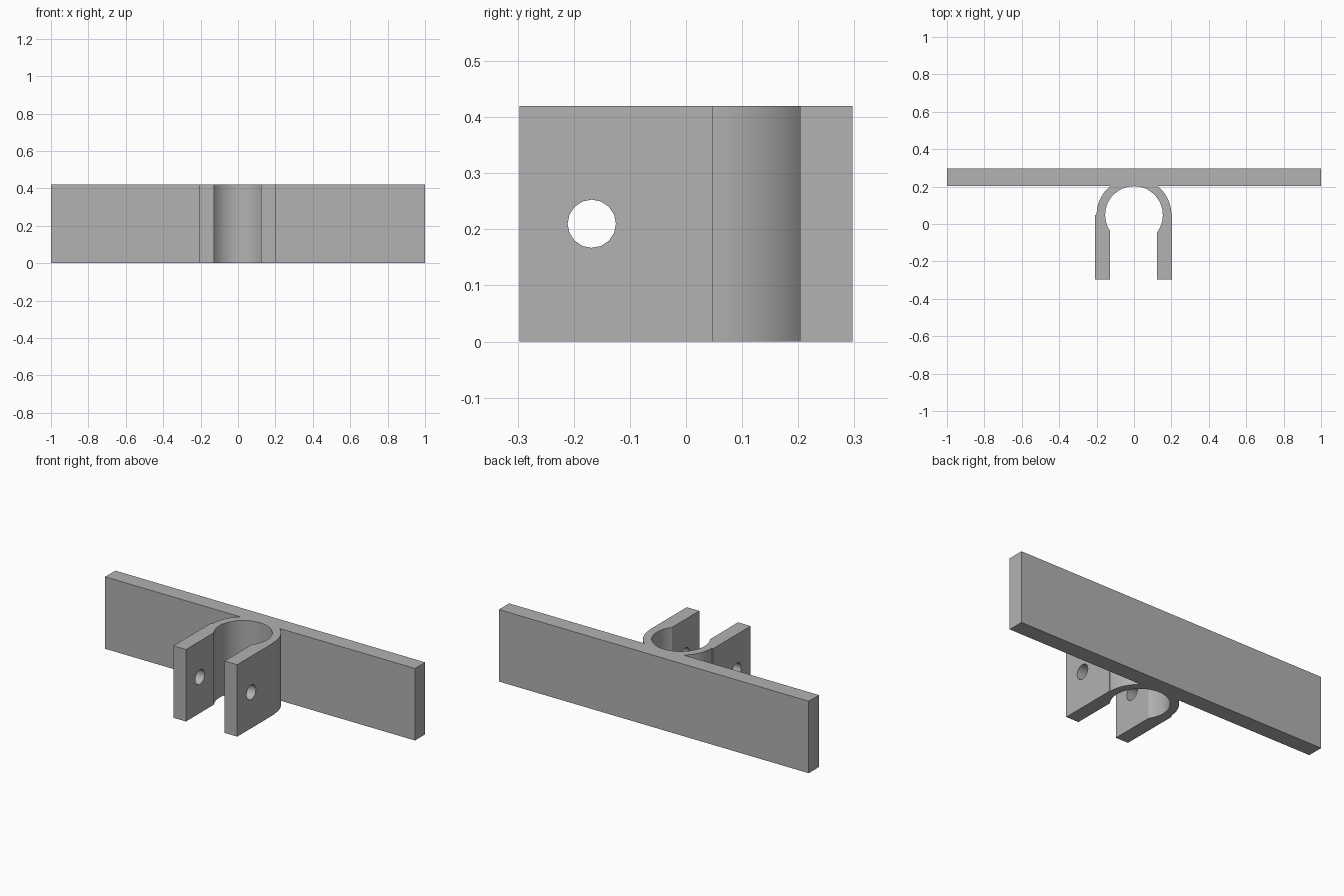
import bpy, bmesh, math
from mathutils import Matrix

if "Cube" in bpy.data.objects:
    bpy.data.objects.remove(bpy.data.objects["Cube"])

HEIGHT = 0.42
BACK, PLATE_FRONT, LEG_END = 0.297, 0.203, -0.297
RING_Y, R_IN, R_OUT = 0.048, 0.154, 0.2
LEFT_OUT, LEFT_IN, RIGHT_IN, RIGHT_OUT = 0.203, 0.122, -0.128, -0.209

steel = bpy.data.materials.new("grey steel")
steel.use_nodes = True
GREY = (0.445, 0.445, 0.445, 1)
steel.diffuse_color = GREY
steel.node_tree.nodes["Principled BSDF"].inputs["Base Color"].default_value = GREY


def arc(radius, start, end, steps):
    """Points on a circle about the socket axis."""
    angles = [start + (end - start) * i / steps for i in range(steps + 1)]
    return [(radius * math.cos(a), RING_Y + radius * math.sin(a)) for a in angles]


def make_object(name, bm):
    bmesh.ops.recalc_face_normals(bm, faces=bm.faces)
    mesh = bpy.data.meshes.new(name)
    bm.to_mesh(mesh)
    bm.free()
    mesh.materials.append(steel)
    obj = bpy.data.objects.new(name, mesh)
    bpy.context.collection.objects.link(obj)
    return obj


# Plan outline: flat plate, outer ring shoulders, two legs and round socket
join = math.asin((PLATE_FRONT - RING_Y) / R_OUT)
left_mouth = -math.acos(LEFT_IN / R_IN)
right_mouth = math.pi + math.acos(-RIGHT_IN / R_IN)
outline = [(1, PLATE_FRONT), (1, BACK), (-1, BACK), (-1, PLATE_FRONT)]
outline += arc(R_OUT, math.pi - join, math.pi, 12)
outline += [(RIGHT_OUT, RING_Y), (RIGHT_OUT, LEG_END), (RIGHT_IN, LEG_END)]
outline += arc(R_IN, right_mouth, left_mouth, 48)
outline += [(LEFT_IN, LEG_END), (LEFT_OUT, LEG_END), (LEFT_OUT, RING_Y)]
outline += arc(R_OUT, 0, join, 12)

bm = bmesh.new()
base = bm.faces.new([bm.verts.new((x, y, 0)) for x, y in outline])
top = bmesh.ops.extrude_face_region(bm, geom=[base])["geom"]
bmesh.ops.translate(bm, vec=(0, 0, HEIGHT),
                    verts=[g for g in top if isinstance(g, bmesh.types.BMVert)])
bracket = make_object("clamp_bracket", bm)

# Bolt hole through both legs
bm = bmesh.new()
bmesh.ops.create_cone(bm, cap_ends=True, segments=16, radius1=0.043, radius2=0.043, depth=1,
                      matrix=Matrix.Translation((0, -0.168, HEIGHT / 2))
                      @ Matrix.Rotation(math.pi / 2, 4, 'Y'))
cutter = make_object("bolt_hole_cutter", bm)
cutter.hide_render = True
cutter.hide_set(True)

cut = bracket.modifiers.new("bolt_hole", 'BOOLEAN')
cut.operation = 'DIFFERENCE'
cut.solver = 'EXACT'
cut.object = cutter

# Apply the cut, then smooth the round surfaces
bpy.ops.object.select_all(action='DESELECT')
bracket.select_set(True)
bpy.context.view_layer.objects.active = bracket
bpy.ops.object.modifier_apply(modifier=cut.name)
bpy.data.objects.remove(cutter)
bpy.ops.object.shade_smooth_by_angle(angle=math.radians(30))
